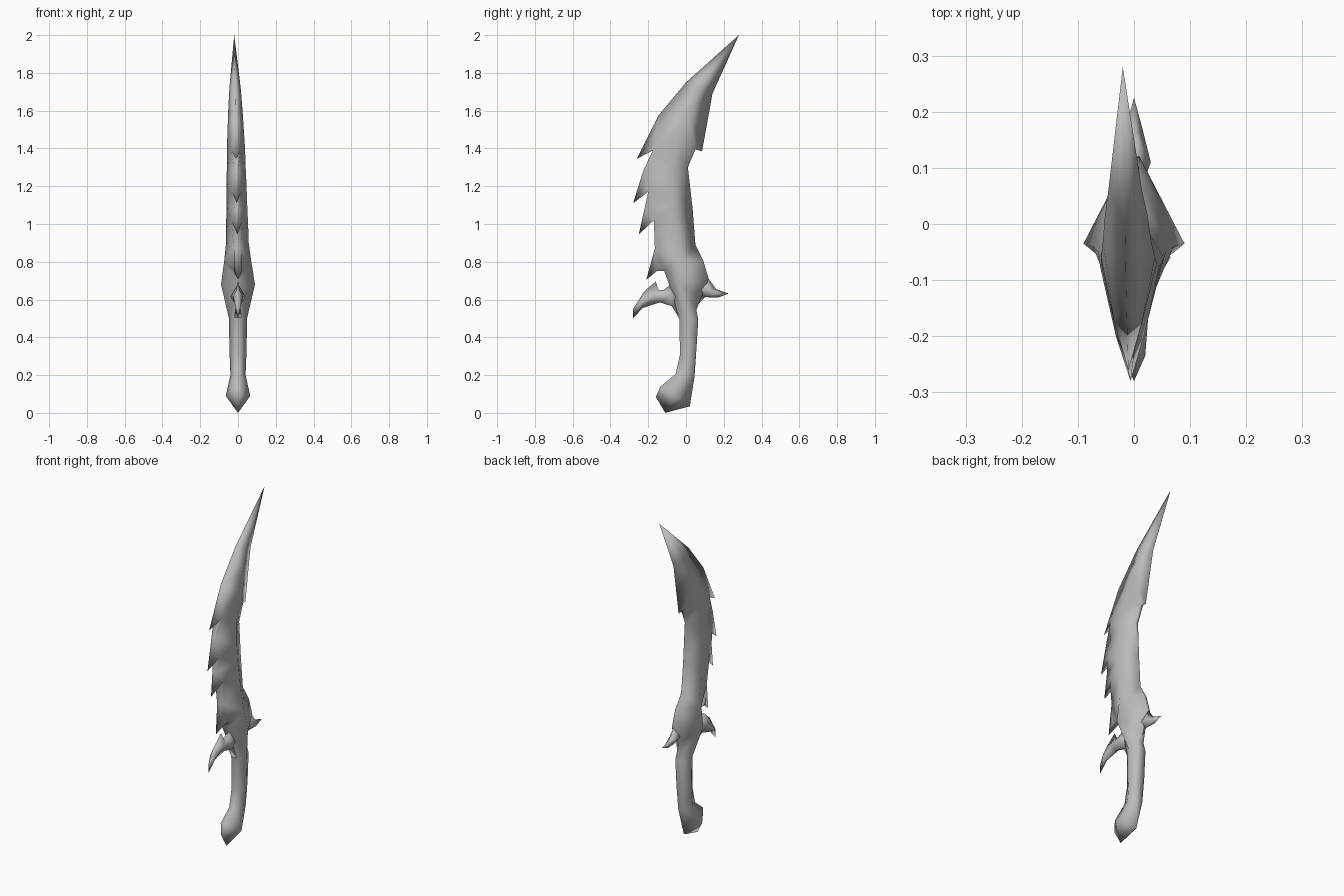
import bpy
import bmesh
from mathutils import Vector
from mathutils.geometry import delaunay_2d_cdt

cube = bpy.data.objects.get("Cube")
if cube:
    bpy.data.objects.remove(cube, do_unlink=True)

steel = bpy.data.materials.new("grey_steel")
steel.use_nodes = True
grey = (0.5, 0.5, 0.5, 1)
steel.diffuse_color = grey
steel.node_tree.nodes["Principled BSDF"].inputs["Base Color"].default_value = grey


def lean(z):
    """Slight sideways drift of the blade towards its point."""
    return -0.02 * max(0, min(1, (z - 0.7) / 1.3))


def ridged_solid(name, front, ridge, back):
    """Mirrored solid from three side-view lines of (y, z, half width) sharing both ends."""
    bm = bmesh.new()
    right, left = {}, {}
    for p in dict.fromkeys(front + ridge + back):
        y, z, w = p
        right[p] = bm.verts.new((lean(z) + w, y, z))
        left[p] = bm.verts.new((lean(z) - w, y, z)) if w else right[p]
    for edge in (front, back):
        # side panel between outline and ridge, on both sides
        panel = edge + ridge[-2:0:-1]
        flat = [Vector(p[:2]) for p in panel]
        result = delaunay_2d_cdt(flat, [], [list(range(len(flat)))], 1, 1e-6)
        for tri in result[2]:
            corners = [panel[result[3][i][0]] for i in tri]
            bm.faces.new([right[p] for p in corners])
            if any(p[2] for p in corners):
                bm.faces.new([left[p] for p in reversed(corners)])
        # narrow strips close the blunt parts of the outline
        for p, q in zip(edge, edge[1:]):
            loop = list(dict.fromkeys([right[p], right[q], left[q], left[p]]))
            if len(loop) > 2:
                bm.faces.new(loop)
    bmesh.ops.recalc_face_normals(bm, faces=bm.faces[:])
    for f in bm.faces:
        f.smooth = True
    mesh = bpy.data.meshes.new(name)
    bm.to_mesh(mesh)
    bm.free()
    mesh.materials.append(steel)
    obj = bpy.data.objects.new(name, mesh)
    bpy.context.collection.objects.link(obj)


# blade and grip: toothed front, raised ridge, curved back
tip = (0.28, 2.0, 0)
foot = (-0.11, 0, 0)
teeth = [
    (0, 1.75, 0), (-0.145, 1.575, 0),
    (-0.26, 1.345, 0), (-0.175, 1.39, 0.025),
    (-0.225, 1.285, 0.01), (-0.28, 1.11, 0), (-0.2, 1.17, 0.025),
    (-0.22, 1.08, 0.01), (-0.25, 0.945, 0), (-0.17, 1.02, 0.03),
    (-0.165, 0.87, 0.02), (-0.21, 0.705, 0), (-0.155, 0.75, 0.02),
    (-0.115, 0.75, 0.02), (-0.1, 0.71, 0.01), (-0.075, 0.64, 0.01),
]
grip_front = [(-0.035, 0.495, 0.02), (-0.032, 0.31, 0.02), (-0.055, 0.205, 0.02),
              (-0.135, 0.14, 0.02), (-0.16, 0.085, 0)]
blade_ridge = [(0.06, 1.72, 0.03), (0.015, 1.6, 0.038), (-0.03, 1.5, 0.043),
               (-0.06, 1.4, 0.048), (-0.07, 1.3, 0.05), (-0.075, 1.2, 0.053),
               (-0.07, 1.1, 0.055), (-0.06, 1.0, 0.058), (-0.05, 0.9, 0.06),
               (-0.04, 0.8, 0.072), (-0.035, 0.68, 0.09)]
grip_ridge = [(0.015, 0.5, 0.048), (0.012, 0.32, 0.045), (-0.005, 0.2, 0.04),
              (-0.06, 0.09, 0.065)]
blade_back = [(0.14, 1.69, 0), (0.085, 1.385, 0), (0.05, 1.395, 0.01), (0.01, 1.3, 0.01),
              (0.035, 1.08, 0), (0.05, 0.89, 0), (0.09, 0.81, 0.01), (0.12, 0.71, 0.01),
              (0.08, 0.61, 0.01), (0.055, 0.545, 0.02)]
grip_back = [(0.065, 0.495, 0.025), (0.055, 0.335, 0.025), (0.045, 0.19, 0.02),
             (0.02, 0.035, 0)]
ridged_solid("blade_and_grip",
             [tip] + teeth + grip_front + [foot],
             [tip] + blade_ridge + grip_ridge + [foot],
             [tip] + blade_back + grip_back + [foot])

# front guard horn, curling down with a small barb on top
root, point = (-0.02, 0.62, 0), (-0.28, 0.5, 0)
ridged_solid("front_guard_horn",
             [root, (-0.08, 0.68, 0), (-0.12, 0.65, 0.01), (-0.145, 0.65, 0.01),
              (-0.16, 0.695, 0), (-0.22, 0.645, 0), (-0.28, 0.55, 0), point],
             [root, (-0.09, 0.615, 0.04), (-0.17, 0.62, 0.025), (-0.235, 0.585, 0.02), point],
             [root, (-0.035, 0.5, 0.02), (-0.075, 0.565, 0.01), (-0.14, 0.585, 0.01),
              (-0.23, 0.555, 0), point])

# back guard horn, short and straight
root, point = (0.03, 0.66, 0), (0.225, 0.632, 0)
ridged_solid("back_guard_horn",
             [root, (0.12, 0.71, 0), (0.16, 0.655, 0), point],
             [root, (0.11, 0.65, 0.03), (0.17, 0.632, 0.015), point],
             [root, (0.07, 0.58, 0), (0.1, 0.613, 0), (0.17, 0.61, 0), point])
